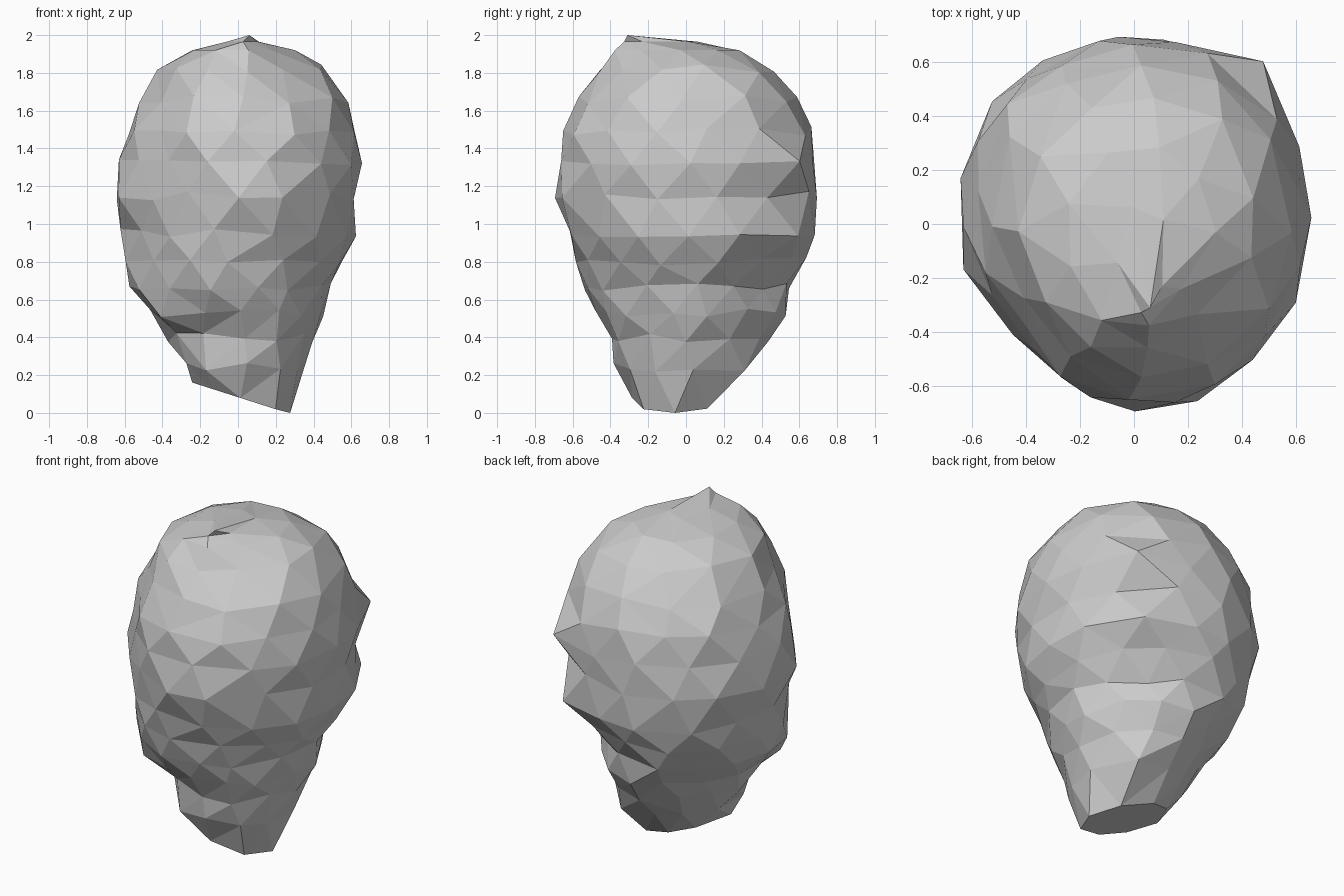
import bpy, bmesh, math, random
from mathutils import Vector

random.seed(5)
if "Cube" in bpy.data.objects:
    bpy.data.objects.remove(bpy.data.objects["Cube"])

stone = bpy.data.materials.new("grey_stone")
stone.use_nodes = True
GREY = (0.6, 0.6, 0.6, 1)
stone.diffuse_color = GREY
stone.node_tree.nodes["Principled BSDF"].inputs["Base Color"].default_value = GREY

# Boulder cross-sections: height, sides, right, left, front, back extents
RINGS = [
    (0.00, 8, -0.24, 0.27, -0.29, 0.16),
    (0.24, 10, -0.30, 0.34, -0.38, 0.30),
    (0.40, 12, -0.37, 0.39, -0.41, 0.43),
    (0.53, 14, -0.46, 0.45, -0.49, 0.54),
    (0.66, 14, -0.58, 0.49, -0.54, 0.59),
    (0.80, 14, -0.60, 0.56, -0.59, 0.63),
    (0.95, 14, -0.62, 0.63, -0.63, 0.69),
    (1.15, 14, -0.66, 0.62, -0.70, 0.69),
    (1.32, 14, -0.63, 0.66, -0.68, 0.68),
    (1.49, 14, -0.59, 0.62, -0.66, 0.65),
    (1.66, 12, -0.52, 0.58, -0.57, 0.59),
    (1.82, 11, -0.42, 0.46, -0.49, 0.46),
    (1.92, 9, -0.25, 0.30, -0.42, 0.30),
    (1.965, 5, -0.06, 0.14, -0.34, 0.08),
]
# Bulges and hollows: azimuth in degrees, height, angular and vertical reach, push
DENTS = [
    (52, 1.36, 20, 0.18, 0.10),     # back left corner
    (58, 1.77, 22, 0.08, 0.06),     # back left shoulder
    (50, 0.96, 25, 0.10, 0.05),     # back left ledge
    (50, 0.66, 30, 0.13, -0.07),    # back left undercut
    (48, 0.24, 32, 0.10, 0.07),     # back left foot
    (135, 1.5, 25, 0.3, 0.03),      # back right shoulder
    (140, 0.60, 30, 0.15, -0.10),   # back right undercut
    (217, 1.25, 16, 0.40, -0.09),   # front right flat
    (245, 1.20, 14, 0.13, -0.07),   # hollow under the brow
    (213, 0.53, 18, 0.07, 0.07),    # front right ledge corner
    (250, 0.42, 25, 0.08, -0.04),   # undercut of the front ledge
    (303, 1.88, 24, 0.09, -0.14),   # notch by the crown
]


def push(azimuth, z):
    total = 0
    for a, h, wide, tall, depth in DENTS:
        d = (azimuth - a + 180) % 360 - 180
        total += depth * math.exp(-(d / wide) ** 2 - ((z - h) / tall) ** 2)
    return total


# Faceted stone skin, built from staggered rings
bm = bmesh.new()
rings = []
for level, (z, sides, x0, x1, y0, y1) in enumerate(RINGS):
    ring = []
    for i in range(sides):
        a = math.tau * (i + 0.5 * (level % 2) + random.uniform(-0.15, 0.15)) / sides
        direction = Vector((math.cos(a), math.sin(a), 0))
        p = Vector(((x0 + x1 + (x1 - x0) * direction.x) / 2,
                    (y0 + y1 + (y1 - y0) * direction.y) / 2, z))
        p += direction * (push(math.degrees(a), z) + random.uniform(-0.01, 0.012))
        if level == 0:
            p.z = max(0, 0.32 * (0.26 - p.x))    # base tilts down to the left
        elif level < len(RINGS) - 2:
            p.z += random.uniform(-0.025, 0.025)
        ring.append((a, bm.verts.new(p)))
    rings.append(ring)

# Stitch neighbouring rings with triangles, advancing the side that lags
for low, high in zip(rings, rings[1:]):
    i = j = 0
    while i < len(low) or j < len(high):
        a, b = low[i % len(low)], high[j % len(high)]
        next_low = low[(i + 1) % len(low)]
        next_high = high[(j + 1) % len(high)]
        angle_low = next_low[0] + math.tau * ((i + 1) // len(low))
        angle_high = next_high[0] + math.tau * ((j + 1) // len(high))
        if j >= len(high) or (i < len(low) and angle_low < angle_high):
            bm.faces.new((a[1], next_low[1], b[1]))
            i += 1
        else:
            bm.faces.new((a[1], next_high[1], b[1]))
            j += 1

# Close the base and the off-centre crown
bm.faces.new([v for _, v in rings[0]])
peak = bm.verts.new((0.06, -0.31, 2.0))
crown = [v for _, v in rings[-1]]
for v, w in zip(crown, crown[1:] + crown[:1]):
    bm.faces.new((v, w, peak))
bmesh.ops.recalc_face_normals(bm, faces=bm.faces)

mesh = bpy.data.meshes.new("boulder")
bm.to_mesh(mesh)
bm.free()
mesh.materials.append(stone)
boulder = bpy.data.objects.new("boulder", mesh)
bpy.context.scene.collection.objects.link(boulder)
